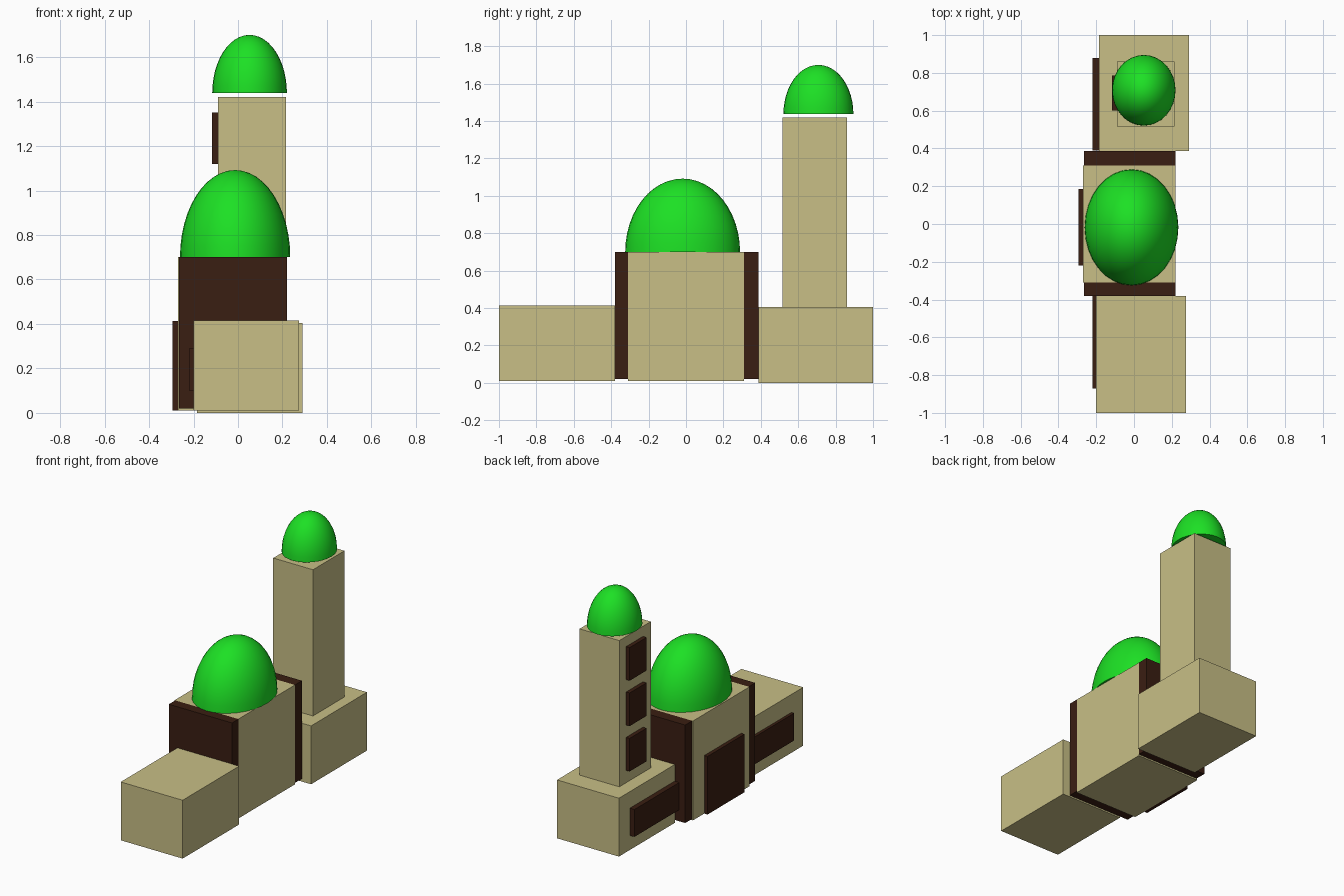
import bpy, bmesh
from math import sin, cos, pi

if "Cube" in bpy.data.objects:
    bpy.data.objects.remove(bpy.data.objects["Cube"])


def material(name, rgb):
    m = bpy.data.materials.new(name)
    m.diffuse_color = (*rgb, 1)
    m.use_nodes = True
    m.node_tree.nodes["Principled BSDF"].inputs["Base Color"].default_value = m.diffuse_color
    return m


stone = material("sandstone", (0.58, 0.52, 0.24))
wood = material("dark_brown", (0.042, 0.013, 0.006))
green = material("dome_green", (0.012, 0.75, 0.018))


def finish(bm, name, mat):
    bmesh.ops.recalc_face_normals(bm, faces=bm.faces)
    mesh = bpy.data.meshes.new(name)
    bm.to_mesh(mesh)
    bm.free()
    mesh.materials.append(mat)
    ob = bpy.data.objects.new(name, mesh)
    bpy.context.collection.objects.link(ob)
    return ob


def box(name, mat, x, y, z):
    """Box from (min, max) ranges on each axis."""
    bm = bmesh.new()
    bmesh.ops.create_cube(bm, size=1)
    for v in bm.verts:
        for i, (lo, hi) in enumerate((x, y, z)):
            v.co[i] = (lo + hi) / 2 + v.co[i] * (hi - lo)
    return finish(bm, name, mat)


def dome(name, centre, radii, height, segments=32, rings=12):
    """Closed half ellipsoid standing on its centre."""
    bm = bmesh.new()
    cx, cy, cz = centre
    loops = []
    for r in range(rings):
        t = r / rings * pi / 2
        loops.append([bm.verts.new((cx + radii[0] * cos(t) * cos(2 * pi * s / segments),
                                    cy + radii[1] * cos(t) * sin(2 * pi * s / segments),
                                    cz + height * sin(t))) for s in range(segments)])
    tip = bm.verts.new((cx, cy, cz + height))
    bm.faces.new(loops[0])
    for s in range(segments):
        n = (s + 1) % segments
        for a, b in zip(loops, loops[1:]):
            bm.faces.new((a[s], a[n], b[n], b[s]))
        bm.faces.new((loops[-1][s], loops[-1][n], tip))
    ob = finish(bm, name, green)
    bpy.ops.object.select_all(action='DESELECT')
    bpy.context.view_layer.objects.active = ob
    ob.select_set(True)
    bpy.ops.object.shade_smooth_by_angle()


# Main hall and the two wings
box("main_hall", stone, (-0.27, 0.22), (-0.31, 0.31), (0.01, 0.70))
box("front_wing", stone, (-0.20, 0.275), (-1.0, -0.38), (0.01, 0.415))
box("back_wing", stone, (-0.185, 0.29), (0.387, 1.0), (0.0, 0.405))

# Dark slabs at both ends of the hall
box("front_slab", wood, (-0.265, 0.22), (-0.38, -0.31), (0.02, 0.70))
box("back_slab", wood, (-0.265, 0.22), (0.31, 0.387), (0.02, 0.70))

# Tower
box("tower", stone, (-0.09, 0.215), (0.515, 0.86), (0.405, 1.42))

# Door and windows on the left side
box("door", wood, (-0.295, -0.265), (-0.22, 0.185), (0.01, 0.413))
box("front_wing_window", wood, (-0.22, -0.195), (-0.87, -0.38), (0.10, 0.29))
box("back_wing_window", wood, (-0.22, -0.18), (0.39, 0.88), (0.10, 0.29))
for i in range(3):
    z = 0.49 + 0.315 * i
    box(f"tower_window_{i + 1}", wood, (-0.117, -0.085), (0.60, 0.785), (z, z + 0.23))

# Domes
dome("main_dome", (-0.013, -0.018, 0.70), (0.248, 0.307), 0.392)
dome("tower_dome", (0.052, 0.708, 1.438), (0.168, 0.187), 0.262)
